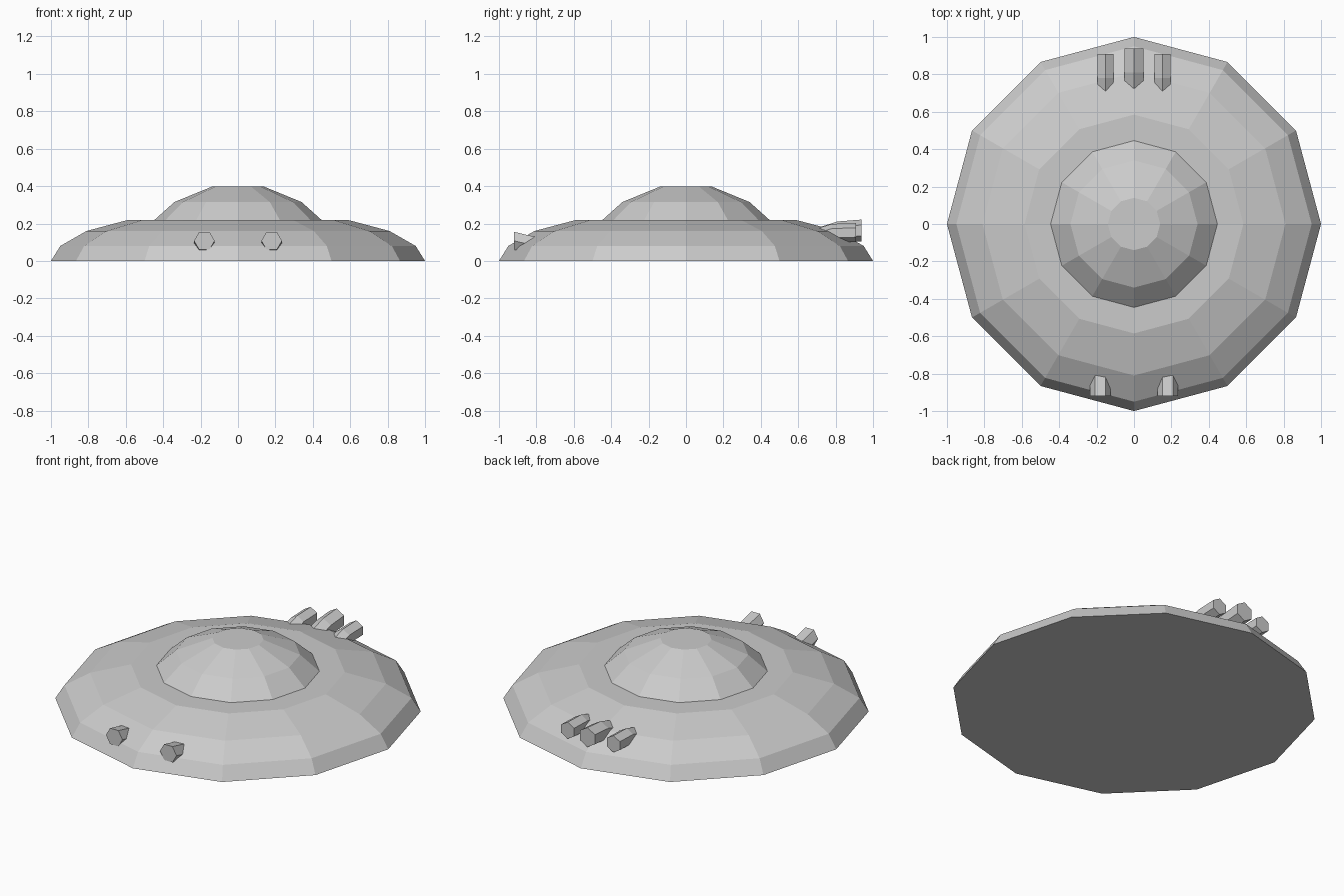
import bpy, bmesh, math

if "Cube" in bpy.data.objects:
    bpy.data.objects.remove(bpy.data.objects["Cube"])

# Single hull colour
grey = bpy.data.materials.new("light_grey")
grey.use_nodes = True
grey.diffuse_color = (0.6, 0.6, 0.6, 1)
grey.node_tree.nodes["Principled BSDF"].inputs["Base Color"].default_value = (0.6, 0.6, 0.6, 1)


def loft(name, rings):
    """Skin a list of closed point rings and cap both ends."""
    bm = bmesh.new()
    loops = [[bm.verts.new(p) for p in ring] for ring in rings]
    for a, b in zip(loops, loops[1:]):
        for i in range(len(a)):
            j = (i + 1) % len(a)
            bm.faces.new((a[i], a[j], b[j], b[i]))
    bm.faces.new(loops[0])
    bm.faces.new(loops[-1])
    bmesh.ops.recalc_face_normals(bm, faces=bm.faces)
    mesh = bpy.data.meshes.new(name)
    bm.to_mesh(mesh)
    bm.free()
    mesh.materials.append(grey)
    obj = bpy.data.objects.new(name, mesh)
    bpy.context.collection.objects.link(obj)
    return obj


def angles(sides, offset=0):
    return [math.tau * i / sides + offset for i in range(sides)]


def lathe(name, profile, sides=12):
    """Faceted body of revolution from (radius, height) pairs."""
    return loft(name, [[(r * math.cos(a), r * math.sin(a), z) for a in angles(sides)]
                       for r, z in profile])


def hex_tube(name, x, radius, path, offset=0):
    """Hexagonal tube along y that follows (y, z) path points."""
    return loft(name, [[(x + radius * math.cos(a), y, z + radius * math.sin(a))
                        for a in angles(6, offset)] for y, z in path])


# Saucer hull and cockpit dome
lathe("saucer_hull", [(1, 0), (0.95, 0.08), (0.81, 0.16), (0.585, 0.22)])
lathe("cockpit_dome", [(0.447, 0.219), (0.34, 0.315), (0.14, 0.397)])

# Front guns and outer rear thrusters, one per side
for side, s in (("left", 1), ("right", -1)):
    hex_tube(f"front_gun_{side}", s * 0.18, 0.055, [(-0.92, 0.108), (-0.74, 0.065)])
    hex_tube(f"rear_thruster_{side}", s * 0.152, 0.05,
             [(0.908, 0.152), (0.78, 0.148), (0.69, 0.12)], math.pi / 6)

# Larger middle thruster
hex_tube("rear_thruster_middle", 0, 0.058,
         [(0.938, 0.163), (0.81, 0.153), (0.69, 0.115)], math.pi / 6)
